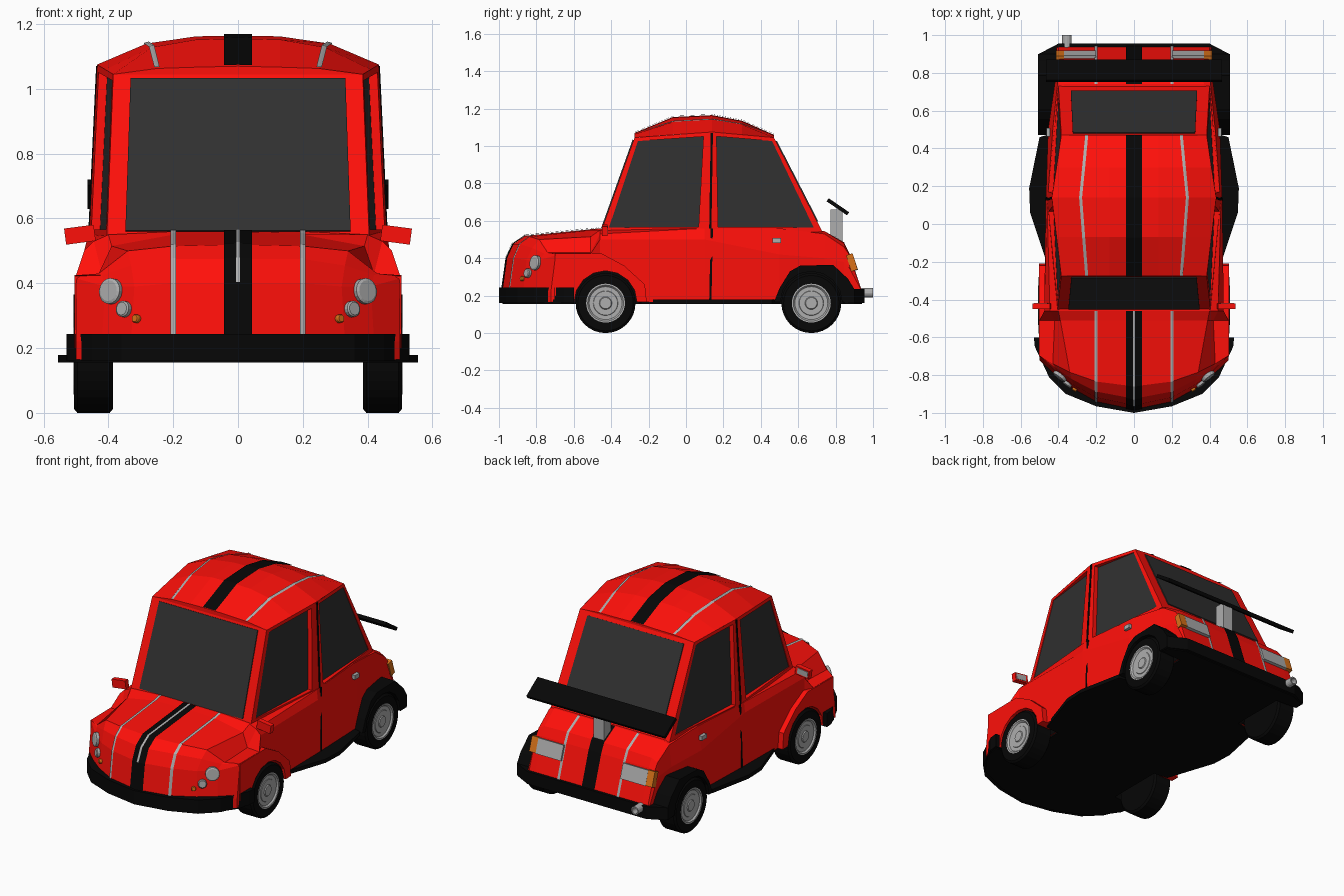
import bpy, bmesh
from math import pi, cos, sin
from mathutils import Vector, Matrix

if "Cube" in bpy.data.objects:
    bpy.data.objects.remove(bpy.data.objects["Cube"])


def material(name, r, g, b):
    m = bpy.data.materials.new(name)
    m.diffuse_color = (r, g, b, 1)
    m.use_nodes = True
    m.node_tree.nodes["Principled BSDF"].inputs["Base Color"].default_value = m.diffuse_color
    return m


RED = material("red_paint", 1.0, 0.005, 0.003)
BLACK = material("black_trim", 0.002, 0.002, 0.002)
GLASS = material("dark_glass", 0.03, 0.03, 0.03)
SILVER = material("silver", 0.42, 0.42, 0.42)
ORANGE = material("orange_lens", 0.7, 0.17, 0.01)
SIDES = ((1, "right"), (-1, "left"))


def make(name, verts, faces, *mats, second=()):
    """Mesh object; faces whose index is in `second` use the second material."""
    bm = bmesh.new()
    vs = [bm.verts.new(v) for v in verts]
    for i, f in enumerate(faces):
        bm.faces.new([vs[k] for k in f]).material_index = int(i in second)
    bmesh.ops.recalc_face_normals(bm, faces=bm.faces)
    me = bpy.data.meshes.new(name)
    bm.to_mesh(me)
    bm.free()
    for m in mats:
        me.materials.append(m)
    ob = bpy.data.objects.new(name, me)
    bpy.context.collection.objects.link(ob)
    return ob


def bridge(a, b):
    return [(a + i, a + (i + 1) % 4, b + (i + 1) % 4, b + i) for i in range(4)]


def prism(name, outline, axis, a, b, *mats):
    """Extrude an outline: (y, z) along x, or (x, y) along z."""
    n = len(outline)
    put = (lambda p, t: (t, p[0], p[1])) if axis == 'x' else (lambda p, t: (p[0], p[1], t))
    verts = [put(p, t) for t in (a, b) for p in outline]
    faces = [range(n), range(n, 2 * n)]
    faces += [(i, (i + 1) % n, n + (i + 1) % n, n + i) for i in range(n)]
    return make(name, verts, faces, *mats)


def plan(half):
    return half + [(-x, y) for x, y in reversed(half) if x > 0]


def grid_faces(rows, cols, start=0):
    return [(start + r * cols + c, start + r * cols + c + 1,
             start + (r + 1) * cols + c + 1, start + (r + 1) * cols + c)
            for r in range(rows - 1) for c in range(cols - 1)]


def full(row):
    return [(-x, y, z) for x, y, z in reversed(row[1:])] + row


def lathe(name, profile, origin, axis, mat, seg=32):
    """Revolve (distance along axis, radius) points."""
    q = Vector(axis).to_track_quat('Z', 'Y')
    verts = [Vector(origin) + q @ Vector((r * cos(2 * pi * k / seg), r * sin(2 * pi * k / seg), h))
             for h, r in profile for k in range(seg)]
    n = len(profile)
    faces = [(i * seg + k, i * seg + (k + 1) % seg, (i + 1) * seg + (k + 1) % seg, (i + 1) * seg + k)
             for i in range(n - 1) for k in range(seg)]
    faces += [range(seg), range((n - 1) * seg, n * seg)]
    return make(name, verts, faces, mat)


def box(name, center, size, mat, tilt=0, axis='X'):
    rot = Matrix.Rotation(tilt, 3, axis)
    verts = [Vector(center) + rot @ Vector((sx * size[0] / 2, sy * size[1] / 2, sz * size[2] / 2))
             for sz in (-1, 1) for sx, sy in ((-1, -1), (1, -1), (1, 1), (-1, 1))]
    return make(name, verts, [range(4), range(4, 8)] + bridge(0, 4), mat)


def patch(quad, u0, u1, v0, v1):
    a, b, c, d = map(Vector, quad)
    at = lambda u, v: a.lerp(b, u).lerp(d.lerp(c, u), v)
    return [at(u0, v0), at(u1, v0), at(u1, v1), at(u0, v1)]


def panel(name, quad, u0, u1, v0, v1, mat, lift=0.006):
    """Thin pane laid over part of a four-cornered facet."""
    pts = patch(quad, u0, u1, v0, v1)
    n = (pts[1] - pts[0]).cross(pts[3] - pts[0]).normalized() * lift
    verts = [p + n * t for t in (-1, 1) for p in pts]
    return make(name, verts, [range(4), range(4, 8)] + bridge(0, 4), mat)


def stripe(name, rows, xs, width, mat, lift=0.005):
    """Paint stripe following a run of body sections."""
    def at(row, x):
        s, x = (1, x) if x >= 0 else (-1, -x)
        for p, q in zip(row, row[1:]):
            if x <= q[0]:
                v = Vector(p).lerp(Vector(q), (x - p[0]) / (q[0] - p[0]))
                return Vector((s * v.x, v.y, v.z))
    verts = []
    mids = [at(r, x) for r, x in zip(rows, xs)]
    for i, (r, x) in enumerate(zip(rows, xs)):
        t = mids[min(i + 1, len(mids) - 1)] - mids[max(i - 1, 0)]
        n = Vector((0, -t.z, t.y)).normalized() * lift
        verts += [at(r, x + k * width / 2) + n for k in (-1, 0, 1)]
    return make(name, verts, grid_faces(len(rows), 3), mat)


# Lower body sections: centre y, backward bow, x of columns, z of columns
SECTIONS = [
    (-.985, 1.05, (0, .2, .33, .42, .5), (.22, .22, .22, .22, .22)),
    (-.96, 1.05, (0, .2, .32, .41, .5), (.40, .40, .39, .39, .415)),
    (-.925, .95, (0, .2, .33, .42, .5), (.475, .475, .455, .425, .422)),
    (-.86, .65, (0, .2, .34, .43, .5), (.52, .515, .50, .43, .425)),
    (-.51, 0, (0, .2, .39, .42, .5), (.555, .55, .515, .43, .425)),
    (-.46, 0, (0, .2, .40, .445, .475), (.56, .56, .55, .53, .50)),
    (.10, 0, (0, .2, .42, .46, .468), (.56, .56, .56, .56, .50)),
    (.50, 0, (0, .2, .41, .43, .455), (.56, .56, .56, .56, .42)),
    (.74, 0, (0, .2, .37, .405, .42), (.545, .545, .545, .53, .40)),
    (.845, 0, (0, .2, .36, .40, .41), (.485, .485, .48, .46, .38)),
    (.872, 0, (0, .2, .36, .40, .41), (.43, .43, .43, .42, .35)),
    (.942, 0, (0, .2, .36, .40, .41), (.22, .22, .22, .22, .22)),
]
lower = [[(x, y + b * x * x, z) for x, z in zip(xs, zs)] for y, b, xs, zs in SECTIONS]
top = [v for row in lower for v in full(row)]
n, rows = len(top), len(lower)
faces = grid_faces(rows, 9) + grid_faces(rows, 9, n)
for r in (0, rows - 1):
    faces += [(r * 9 + c, r * 9 + c + 1, n + r * 9 + c + 1, n + r * 9 + c) for c in range(8)]
for c in (0, 8):
    faces += [(r * 9 + c, r * 9 + 9 + c, n + r * 9 + 9 + c, n + r * 9 + c) for r in range(rows - 1)]
body = make("lower_body", top + [(x, y, .165) for x, y, z in top], faces, RED, BLACK)

# Wheel wells cut out of the body
for wy in (-.43, .67):
    for s, side in SIDES:
        ring = [(wy + .175 * cos(k * pi / 10), .16 + .175 * sin(k * pi / 10)) for k in range(20)]
        cutter = prism("well_cutter", ring, 'x', s * .365, s * .62, RED, BLACK)
        for p in cutter.data.polygons:
            p.material_index = 1
        mod = body.modifiers.new("well", 'BOOLEAN')
        mod.operation, mod.solver, mod.object = 'DIFFERENCE', 'EXACT', cutter
        bpy.context.view_layer.objects.active = body
        bpy.ops.object.modifier_apply(modifier="well")
        bpy.data.objects.remove(cutter)

# Cabin roof: y, eave x, eave z, crown z, belt x, belt y
CABIN = [(-.275, .385, 1.045, 1.07, .405, -.455), (-.07, .41, 1.06, 1.155, .43, -.16),
         (.14, .435, 1.075, 1.165, .46, .13), (.30, .41, 1.06, 1.135, .43, .43),
         (.47, .385, 1.045, 1.06, .40, .73)]
cabin = [[(0, y, cz), (.13, y, cz - .003), (.65 * ex, y, ez + (cz - ez) * .72),
          (ex, y, ez), (bx, by, .54)] for y, ex, ez, cz, bx, by in CABIN]
shell = [f for i, f in enumerate(grid_faces(5, 9)) if i % 8 not in (0, 7)]
for r in (0, 36):
    shell += [(r, r + 1, r + 7, r + 8), [r + c for c in range(1, 8)]]
make("cabin", [v for row in cabin for v in full(row)], shell, RED)

# Windscreen and rear window
flip = lambda p, s=-1: (s * p[0], p[1], p[2])
for r, label, b in ((0, "windscreen", (.07, .93, .04, .975)), (4, "rear_window", (.92, .08, .11, .96))):
    lo, hi = cabin[r][4], cabin[r][3]
    panel(label, (flip(lo), lo, hi, flip(hi)), *b, GLASS)

for s, side in SIDES:
    # Side frames with recessed windows, deepest at the middle pillar
    for i, j, label, b, d0, d1 in ((0, 2, "front", (.06, .89, .05, .96), .004, .027),
                                   (2, 4, "rear", (.07, .94, .05, .96), .027, .004)):
        quad = [Vector(flip(cabin[k][c], s)) for k, c in ((i, 4), (j, 4), (j, 3), (i, 3))]
        hole = patch(quad, *b)
        pane = [p - Vector((s * d, 0, 0)) for p, d in zip(hole, (d0, d1, d1, d0))]
        make(f"{label}_side_window_{side}", quad + hole + pane,
             bridge(0, 4) + bridge(4, 8) + [range(8, 12)], RED, GLASS, second=(8,))
    # Door seams, handle
    for label, z0, z1, x0, x1 in (("door", .17, .56, .468, .461), ("pillar", .56, 1.07, .459, .435)):
        panel(f"{label}_seam_{side}", [(s * x0, .124, z0), (s * x0, .136, z0),
              (s * x1, .144, z1), (s * x1, .132, z1)], 0, 1, 0, 1, BLACK, .003)
    box(f"door_handle_{side}", (s * .454, .485, .495), (.02, .045, .026), SILVER)

# Racing stripes
hood, trunk = lower[:6], lower[8:]
for label, part in (("hood", hood), ("roof", cabin), ("trunk", trunk)):
    stripe(label + "_centre_stripe", part, [0] * len(part), .085, BLACK)
    for s, side in SIDES:
        xs = [s * (.2 if part is not cabin else .65 * row[3][0]) for row in part]
        stripe(f"{label}_pinstripe_{side}", part, xs, .016, SILVER)
stripe("hood_centre_line", lower[1:6], [0] * 5, .012, SILVER, .008)

# Floor and bumpers
prism("floor", plan([(0, -.98), (.2, -.94), (.4, -.85), (.5, -.71), (.52, -.61), (.36, -.6), (.36, -.25),
                     (.45, -.24), (.55, .06), (.555, .19), (.5, .46), (.36, .5), (.36, .84),
                     (.5, .85), (.49, .9), (.4, .94), (0, .94)]), 'z', .155, .178, BLACK)
prism("front_bumper", plan([(0, -1), (.2, -.965), (.36, -.9), (.45, -.81), (.525, -.65), (.53, -.6),
                            (.42, -.6), (0, -.65)]), 'z', .16, .243, BLACK)
prism("rear_bumper", plan([(0, .86), (.4, .845), (.505, .845), (.505, .9), (.40, .955), (0, .955)]),
      'z', .16, .235, BLACK)


def arch(wy, r):
    return [(wy + r * cos(k * pi / 8), .165 + r * sin(k * pi / 8)) for k in range(9)]


for s, side in SIDES:
    # Fenders
    prism(f"front_fender_{side}", [(-.70, .2), (-.70, .422), (-.45, .425), (-.33, .36), (-.22, .26),
          (-.21, .165)] + arch(-.43, .168), 'x', s * .41, s * .504, RED)
    prism(f"rear_flare_{side}", [(.47, .165), (.5, .24), (.556, .33), (.61, .36), (.786, .365),
          (.866, .29), (.9, .235), (.9, .165)] + arch(.67, .165), 'x', s * .39, s * .508, BLACK)
    # Wheels
    for wy, label in ((-.43, "front"), (.67, "rear")):
        hub = (s * .446, wy, .16)
        lathe(f"{label}_tyre_{side}", [(-.06, .1), (-.06, .148), (-.05, .16), (.05, .16), (.06, .148),
              (.06, .104), (.045, .1)], hub, (s, 0, 0), BLACK)
        lathe(f"{label}_rim_{side}", [(.03, .104), (.061, .104), (.061, .096), (.052, .088), (.052, .066),
              (.055, .064), (.055, .034), (.06, .03), (.06, .012)], hub, (s, 0, 0), SILVER)
    # Lamps
    for label, x, y, z, r, m in (("headlight", .39, -.803, .375, .04, SILVER),
                                 ("fog_light", .35, -.843, .32, .025, SILVER),
                                 ("indicator", .31, -.870, .29, .013, ORANGE)):
        lathe(f"{label}_{side}", [(-.03, r), (.012, r), (.016, r * .8)], (s * x, y, z),
              (s * .6, -.78, .12), m, 16)
    box(f"tail_light_{side}", (s * .285, .895, .378), (.17, .022, .09), SILVER, .32)
    box(f"rear_indicator_{side}", (s * .392, .887, .378), (.044, .036, .09), ORANGE, .32)
    # Door mirrors
    box(f"mirror_{side}", (s * .488, -.435, .55), (.092, .03, .05), RED, s * .13, 'Y')
    box(f"mirror_glass_{side}", (s * .492, -.419, .55), (.07, .004, .034), SILVER, s * .13, 'Y')

# Spoiler and exhaust
box("spoiler", (0, .812, .675), (.93, .132, .02), BLACK, -.6)
box("spoiler_strut", (0, .805, .56), (.07, .065, .2), SILVER)
lathe("exhaust", [(0, .025), (.12, .025), (.12, .018), (.08, .018)], (-.355, .88, .215), (0, 1, 0), SILVER, 16)
